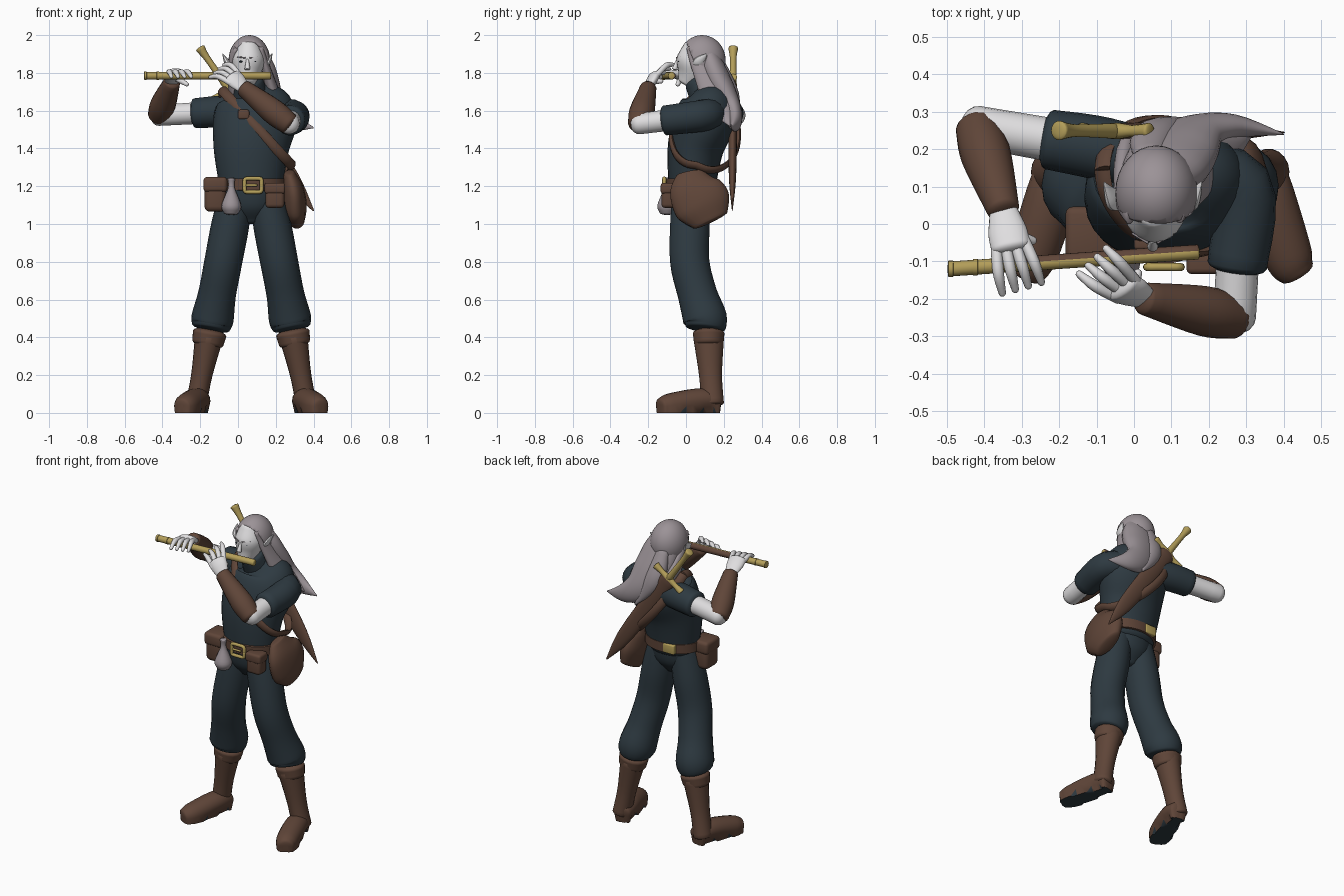
import bpy, bmesh
from math import sin, cos, pi, tau, radians
from mathutils import Vector, Matrix

if "Cube" in bpy.data.objects:
    bpy.data.objects.remove(bpy.data.objects["Cube"], do_unlink=True)


def material(name, *rgb):
    mat = bpy.data.materials.new(name)
    mat.use_nodes = True
    mat.diffuse_color = (*rgb, 1)
    mat.node_tree.nodes["Principled BSDF"].inputs["Base Color"].default_value = (*rgb, 1)
    return mat


CLOTH = material("dark_cloth", .027, .042, .053)
LEATHER = material("brown_leather", .115, .06, .04)
GOLD = material("gold", .45, .34, .1)
SKIN = material("pale_skin", .74, .73, .74)
HAIR = material("grey_hair", .33, .29, .31)
X, Y, Z = Matrix.Identity(3)
CHEST = Vector((.08, .1, 1.5))
MID = .07  # x of the body's own centre line


def finish(name, bm, mat):
    bmesh.ops.recalc_face_normals(bm, faces=bm.faces)
    mesh = bpy.data.meshes.new(name)
    bm.to_mesh(mesh)
    bm.free()
    obj = bpy.data.objects.new(name, mesh)
    bpy.context.collection.objects.link(obj)
    mesh.materials.append(mat)
    bpy.ops.object.select_all(action="DESELECT")
    obj.select_set(True)
    bpy.context.view_layer.objects.active = obj
    bpy.ops.object.shade_smooth_by_angle(angle=radians(50))
    return obj


def spline(knots, steps):
    """Pass a smooth curve through the knots."""
    padded = [knots[0], *knots, knots[-1]]
    curve = []
    for a, b, c, d in zip(padded, padded[1:], padded[2:], padded[3:]):
        start, end, turn = (c - a) / 2, (d - b) / 2, b - c
        for k in range(steps):
            t = k / steps
            curve.append(b + t * (start + t * (-3 * turn - 2 * start - end + t * (2 * turn + start + end))))
    return curve + [knots[-1]]


def dome(end, inner, radius, depth):
    """Rings that round off one end of a tube."""
    outward = (end - inner).normalized() * radius * depth
    angles = [pi / 2 * k / 4 for k in range(1, 4)]
    return [(end + outward * sin(a), radius * cos(a)) for a in angles]


def tube(name, points, radii, mat, flat=1, ref=Y, sides=18, steps=5, depth=.3, floor=None):
    """Skin ellipses along a curve; with no ref they face away from the chest."""
    path = spline([Vector(p) for p in points], steps)
    sizes = spline(radii, steps)
    first = dome(path[0], path[1], sizes[0], depth)
    last = dome(path[-1], path[-2], sizes[-1], depth)
    rings = first[::-1] + list(zip(path, sizes)) + last
    bm, loops = bmesh.new(), []
    for i, (point, radius) in enumerate(rings):
        before, after = rings[max(i - 1, 0)][0], rings[min(i + 1, len(rings) - 1)][0]
        along = (after - before).normalized()
        across = (ref or point - CHEST).cross(along).normalized()
        up = along.cross(across) * flat
        loop = []
        for k in range(sides):
            a = tau * k / sides
            co = point + radius * (across * cos(a) + up * sin(a))
            if floor and co.z < floor:
                co.z = 0
            loop.append(bm.verts.new(co))
        loops.append(loop)
    for lower, upper in zip(loops, loops[1:]):
        for k in range(sides):
            bm.faces.new((lower[k - 1], lower[k], upper[k], upper[k - 1]))
    bm.faces.new(loops[0])
    bm.faces.new(loops[-1])
    return finish(name, bm, mat)


def placed(loc, size):
    return Matrix.Translation(loc) @ Matrix.Diagonal((*size, 1))


def box(name, loc, size, mat):
    bm = bmesh.new()
    bmesh.ops.create_cube(bm, size=1, matrix=placed(loc, size))
    bmesh.ops.bevel(bm, geom=bm.edges[:], offset=min(size) / 4, segments=3, profile=.5, affect="EDGES")
    return finish(name, bm, mat)


def pouch(name, loc, size):
    """A bevelled pouch with a slightly larger flap over its top."""
    loc, size = Vector(loc), Vector(size)
    box(name, loc, size, LEATHER)
    box(name + "_flap", loc + Z * size.z * .3, (size.x * 1.1, size.y * 1.1, size.z * .45), LEATHER)


def paint(obj, mat, rule):
    """Give a second colour to the faces that follow a rule."""
    obj.data.materials.append(mat)
    for face in obj.data.polygons:
        face.material_index = int(rule(face))


# Legs and boots, mirrored about the body's centre line
for side, sign in (("left", 1), ("right", -1)):
    def at(out, y, z):
        return Vector((MID + sign * out, y, z))

    def leg(z, y):
        return at(.3 - .19 * z, y, z)

    tube(side + "_trouser_leg", [leg(1.2, .02), leg(1, .02), leg(.8, .02), leg(.63, .06), leg(.5, .1), leg(.45, .1)],
         [.085, .1, .1, .1, .112, .1], CLOTH, flat=1.05, depth=.15)
    tube(side + "_boot_shaft", [leg(.05, .14), leg(.2, .13), leg(.4, .12)], [.056, .056, .075], LEATHER, flat=1.1)
    tube(side + "_boot_cuff", [leg(.37, .12), leg(.42, .12)], [.083, .09], LEATHER, flat=.94)
    foot = tube(side + "_boot_foot", [at(.27, .17, .06), at(.29, .08, .07), at(.34, -.08, .045), at(.365, -.13, .035)],
                [.055, .068, .066, .05], LEATHER, flat=.9, ref=Z, floor=.03)
    paint(foot, CLOTH, lambda face: face.normal.z < -.5 and face.center.z < .03)

# Torso
tube("hips", [(MID, .02, 1.02), (MID, .02, 1.09), (MID, .02, 1.2)], [.07, .14, .165], CLOTH, flat=.74)
tube("tunic", [(MID, .03, 1.18), (MID, .05, 1.4), (.09, .1, 1.55), (.1, .13, 1.63), (.08, .13, 1.7)],
     [.165, .2, .22, .19, .11], CLOTH, flat=.74, sides=28)
tube("neck", [(.07, .12, 1.66), (.06, .06, 1.76)], [.1, .072], CLOTH)


# Arms, bracers and hands
def arm(side, shoulder, elbow, wrist, knuckle, tip, spread, sleeve):
    shoulder, elbow, wrist, knuckle, tip, spread = map(Vector, (shoulder, elbow, wrist, knuckle, tip, spread))
    tube(side + "_sleeve", [(.1, .15, 1.59), shoulder, shoulder.lerp(elbow, sleeve)], [.08, .085, .08], CLOTH, ref=Z)
    tube(side + "_arm", [shoulder, elbow], [.06, .056], SKIN, ref=Z, depth=.8)
    tube(side + "_bracer", [elbow, elbow.lerp(wrist, .35), wrist], [.058, .067, .044], LEATHER, ref=Z, depth=.4)
    ref = spread.cross(tip - wrist).normalized()
    middle = wrist.lerp(knuckle, .6)
    tube(side + "_palm", [wrist, middle, knuckle], [.036, .052, .052], SKIN, flat=.5, ref=ref)
    for i in range(4):
        base = knuckle + spread * (i - 1.5)
        end = tip + spread * (i - 1.5) * 1.2
        tube(f"{side}_finger", [base.lerp(wrist, .2), base.lerp(end, .5) + Z * .015, end],
             [.015, .015, .01], SKIN, ref=ref, sides=10, depth=1)
    thumb = knuckle + spread * 2 - Z * .06
    tube(side + "_thumb", [middle, thumb], [.02, .012], SKIN, ref=ref, sides=10, depth=1)


arm("right", shoulder=(-.08, .2, 1.595), elbow=(-.42, .26, 1.575), wrist=(-.35, .04, 1.75),
    knuckle=(-.33, -.06, 1.8), tip=(-.3, -.17, 1.78), spread=(.029, .008, 0), sleeve=.43)
arm("left", shoulder=(.285, .1, 1.575), elbow=(.27, -.25, 1.53), wrist=(.03, -.2, 1.72),
    knuckle=(-.03, -.17, 1.78), tip=(-.11, -.1, 1.81), spread=(.02, .019, .018), sleeve=.6)

# Head and face
tube("head", [(.05, 0, 1.745), (.05, .03, 1.8), (.055, .05, 1.87), (.055, .06, 1.95)],
     [.04, .07, .086, .06], SKIN, flat=1.15, sides=24)
tube("nose", [(.05, -.045, 1.87), (.05, -.06, 1.82)], [.007, .015], SKIN, sides=10)
for side, sign in (("left", 1), ("right", -1)):
    def beside(out, y, z):
        return Vector((.05 + sign * out, y, z))

    bm = bmesh.new()
    bmesh.ops.create_uvsphere(bm, u_segments=16, v_segments=8, radius=1,
                              matrix=placed(beside(.033, -.037, 1.86), (.013, .005, .005)))
    finish(side + "_eye", bm, CLOTH)
    tube(side + "_eyebrow", [beside(.013, -.05, 1.88), beside(.055, -.025, 1.885)], [.004, .003], HAIR, ref=Z, sides=8)
    tube(side + "_ear", [beside(.09, .06, 1.83), beside(.11, .07, 1.86), beside(.13, .11, 1.9)],
         [.012, .015, .002], SKIN, flat=2, sides=10)

# Hair cap, cut open for the face
bm = bmesh.new()
bmesh.ops.create_uvsphere(bm, u_segments=32, v_segments=20, radius=1,
                          matrix=placed((.06, .085, 1.865), (.11, .125, .135)))
bmesh.ops.bisect_plane(bm, geom=bm.verts[:] + bm.edges[:] + bm.faces[:], plane_co=(0, .01, 1.94),
                       plane_no=(0, -1, -.4), clear_outer=True)
shell = finish("hair_cap", bm, HAIR).modifiers.new("thickness", "SOLIDIFY")
shell.thickness = .015

# Long hair blown to one side
tube("hair_back", [(.06, .11, 1.92), (.08, .14, 1.82), (.11, .19, 1.7), (.17, .24, 1.6), (.27, .26, 1.54),
                   (.4, .24, 1.51)], [.08, .115, .12, .09, .055, .003], HAIR, flat=.6, sides=24)
tube("left_lock", [(.12, .03, 1.94), (.15, .08, 1.82), (.21, .17, 1.64), (.31, .24, 1.52)],
     [.015, .024, .035, .005], HAIR, flat=2)
tube("right_lock", [(-.01, .02, 1.93), (-.035, .08, 1.83), (-.01, .19, 1.66), (.07, .26, 1.54)],
     [.012, .018, .03, .005], HAIR, flat=2)
tube("middle_lock", [(.04, .18, 1.85), (.06, .24, 1.68), (.17, .28, 1.5)], [.04, .06, .005], HAIR, flat=.7)

# Flute with a leather-wrapped rear face, and its end rings
mouth_end, far_end = Vector((.17, -.075, 1.785)), Vector((-.49, -.12, 1.785))
flute = tube("flute", [far_end, mouth_end], [.02, .02], GOLD, ref=Z, steps=12)
paint(flute, LEATHER, lambda face: face.normal.y > .3 and face.center.x > -.3)
for t in (0, .1):
    middle = far_end.lerp(mouth_end, t)
    tube("flute_ring", [middle - X * .006, middle + X * .006], [.022, .022], GOLD, ref=Z, depth=.1)

# Belt, buckle and back clasp
tube("belt", [(MID, .03, 1.18), (MID, .03, 1.24)], [.18, .182], LEATHER, flat=.75, sides=32, depth=.03)
turns = [tau * k / 16 for k in range(17)]
square = [[max(-1, min(1, 1.3 * turn(a))) for a in turns] for turn in (cos, sin)]
frame = [(.08 + .045 * across, -.115, 1.205 + .036 * up) for across, up in zip(*square)]
tube("buckle", frame, [.011] * len(frame), GOLD, sides=8, steps=2)
tube("buckle_prong", [(.04, -.115, 1.205), (.1, -.115, 1.205)], [.007, .007], GOLD, sides=8)
box("back_clasp", (.01, .155, 1.21), (.08, .03, .06), GOLD)

# Pouches, flask and hip bag
pouch("right_pouch", (-.12, -.025, 1.155), (.115, .13, .18))
pouch("left_pouch", (.195, -.09, 1.15), (.1, .08, .13))
tube("flask", [(-.035, -.1, z) for z in (1.24, 1.19, 1.1, 1.06)], [.02, .018, .052, .04], HAIR)
tube("hip_bag", [(.27, .02, 1.27), (.29, .04, 1.19), (.3, .09, 1.1), (.31, .13, 1.02)],
     [.03, .056, .064, .042], LEATHER, flat=2.4)

# Shoulder strap: a tilted loop around the chest, sagging at the back
turns = [tau * k / 24 for k in range(25)]
loop = [(.1 - .185 * cos(a), .1 + .045 * cos(a) - .172 * sin(a), 1.51 + .2 * cos(a) + .1 * min(0, sin(a)))
        for a in turns]
tube("shoulder_strap", loop, [.027] * len(loop), LEATHER, flat=.5, ref=None, sides=8, steps=2, depth=0)
box("strap_buckle", (.03, -.05, 1.58), (.06, .04, .05), LEATHER)

# Sword in its scabbard on the back
pommel, tip = Vector((-.2, .25, 1.93)), Vector((.4, .245, 1.07))
hilt = pommel.lerp(tip, .25)
cross = Y.cross(tip - pommel).normalized() * .11
tube("sword_grip", [pommel, pommel.lerp(hilt, .3), hilt], [.026, .017, .021], GOLD)
tube("sword_guard", [hilt - cross, hilt - cross / 2, hilt, hilt + cross / 2, hilt + cross],
     [.022, .016, .022, .016, .022], GOLD, sides=12)
tube("scabbard", [hilt, pommel.lerp(tip, .5), pommel.lerp(tip, .8), tip], [.052, .056, .045, .004], LEATHER, flat=.42)
